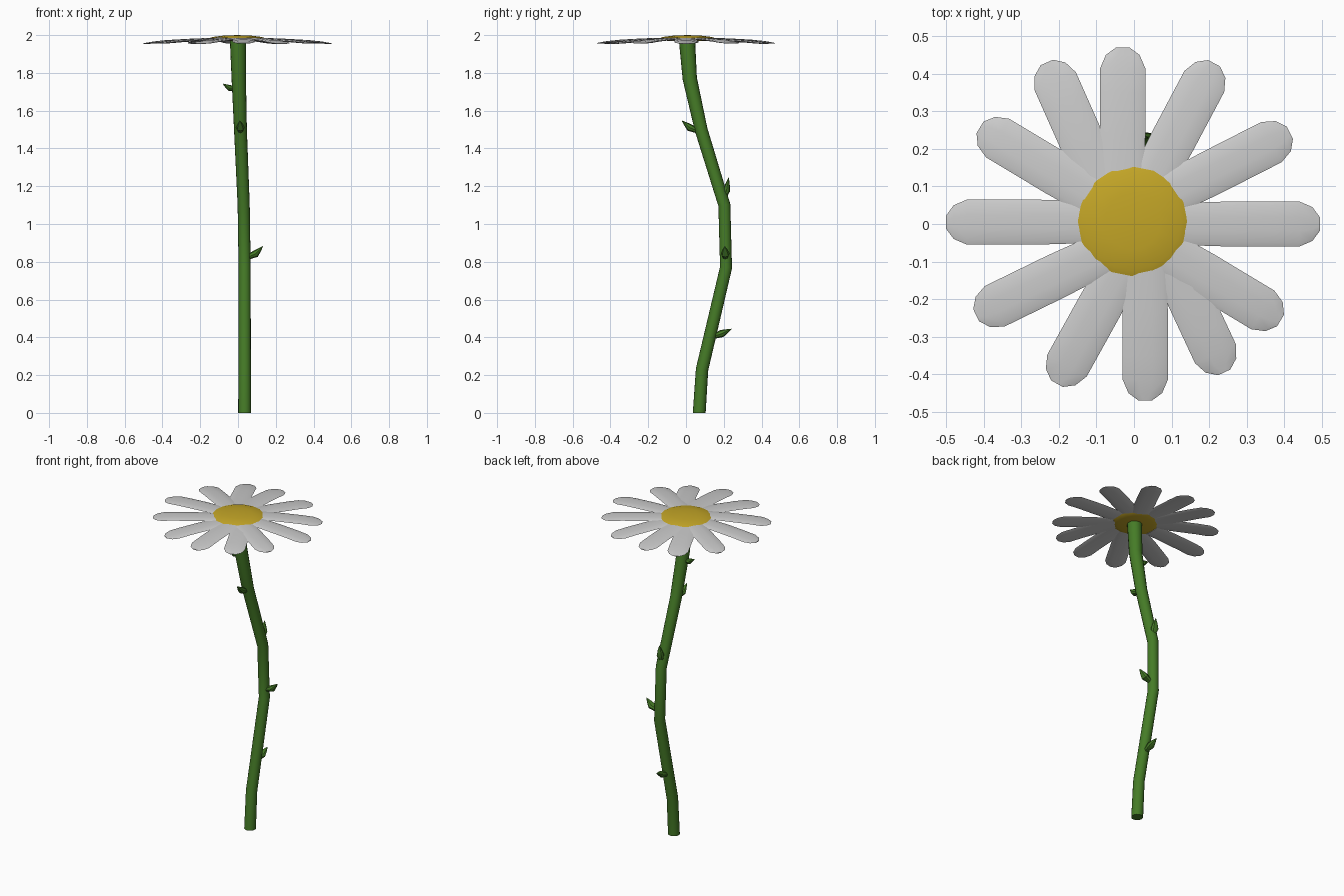
import bpy, bmesh, math
from mathutils import Vector

if "Cube" in bpy.data.objects:
    bpy.data.objects.remove(bpy.data.objects["Cube"])


def material(name, color):
    m = bpy.data.materials.new(name)
    m.diffuse_color = (*color, 1)
    m.use_nodes = True
    m.node_tree.nodes["Principled BSDF"].inputs["Base Color"].default_value = m.diffuse_color
    return m


def loft(name, path, sizes, side, sides, mat=None, angle=40):
    """Skin elliptical rings (half width, half height) along a path; 'side' is the width axis."""
    bm = bmesh.new()
    path = [Vector(p) for p in path]
    rings = []
    for i, p in enumerate(path):
        t = (path[min(i + 1, len(path) - 1)] - path[max(i - 1, 0)]).normalized()
        if name == "stem" and i in (0, len(path) - 1):
            t = Vector((0, 0, 1))          # flat cut ends
        s = Vector(side)
        s = (s - t * s.dot(t)).normalized()
        n = t.cross(s)
        w, h = sizes[i]
        rings.append([bm.verts.new(p + s * w * math.cos(a) + n * h * math.sin(a))
                      for a in (2 * math.pi * k / sides for k in range(sides))])
    for r0, r1 in zip(rings, rings[1:]):
        for k in range(sides):
            j = (k + 1) % sides
            bm.faces.new((r0[k], r0[j], r1[j], r1[k]))
    bm.faces.new(rings[0][::-1])
    bm.faces.new(rings[-1])
    return finish(name, bm, mat, angle)


def finish(name, bm, mat, angle):
    bmesh.ops.recalc_face_normals(bm, faces=bm.faces)
    me = bpy.data.meshes.new(name)
    bm.to_mesh(me)
    bm.free()
    ob = bpy.data.objects.new(name, me)
    bpy.context.collection.objects.link(ob)
    if mat:
        me.materials.append(mat)
    bpy.ops.object.select_all(action='DESELECT')
    ob.select_set(True)
    bpy.context.view_layer.objects.active = ob
    bpy.ops.object.shade_smooth_by_angle(angle=math.radians(angle))
    return ob


green = material("green", (0.06, 0.2, 0.02))
yellow = material("yellow", (0.55, 0.38, 0.02))

# Bent stem
stem = [(0.035, 0.07, 0), (0.035, 0.085, 0.23), (0.035, 0.212, 0.77), (0.03, 0.203, 1.1),
        (0.013, 0.08, 1.5), (0.004, 0.02, 1.77), (0, 0.005, 1.975)]
radii = [0.034, 0.033, 0.032, 0.032, 0.034, 0.038, 0.043]
loft("stem", stem, [(r, r) for r in radii], (1, 0, 0), 16, green)

# Small pointed buds on the stem: base, bulge, tip, width axis
buds = [((0.035, 0.13, 0.40), (0.035, 0.19, 0.42), (0.035, 0.242, 0.445), (1, 0, 0)),
        ((0.04, 0.208, 0.82), (0.093, 0.208, 0.842), (0.132, 0.205, 0.882), (0, 1, 0)),
        ((0.027, 0.19, 1.12), (0.027, 0.215, 1.18), (0.027, 0.226, 1.245), (1, 0, 0)),
        ((0.013, 0.07, 1.49), (0.012, 0.02, 1.51), (0.01, -0.022, 1.547), (1, 0, 0)),
        ((0.0, 0.03, 1.715), (-0.045, 0.03, 1.72), (-0.08, 0.03, 1.742), (0, 1, 0))]
for i, (a, b, c, side) in enumerate(buds):
    a, b, c = Vector(a), Vector(b), Vector(c)
    k = 0.8 if i == 4 else 1
    loft(f"stem_bud_{i + 1}", [a, a.lerp(b, 0.6), b, b.lerp(c, 0.5), c],
         [(0.014 * k, 0.014 * k), (0.017 * k, 0.016 * k), (0.024 * k, 0.02 * k),
          (0.015 * k, 0.011 * k), (0.001, 0.001)], side, 8, green)

# Twelve petals: tip position and heading
petals = [(0.495, 0.0, 0), (0.415, 0.243, 27), (0.213, 0.428, 62), (-0.03, 0.47, 90),
          (-0.232, 0.43, 114), (-0.41, 0.257, 149), (-0.5, 0.005, 180), (-0.42, -0.243, 206),
          (-0.205, -0.425, 241), (0.03, -0.47, 270), (0.24, -0.395, 295), (0.39, -0.257, 329)]
# distance back from the tip, drop in height, half width, half thickness
sections = [(0.37, 1.979, 0.056, 0.006), (0.24, 1.974, 0.06, 0.007), (0.12, 1.967, 0.06, 0.007),
            (0.055, 1.961, 0.06, 0.006), (0.02, 1.957, 0.045, 0.004), (0, 1.955, 0.018, 0.002)]
for i, (x, y, deg) in enumerate(petals):
    a = math.radians(deg)
    dx, dy = math.cos(a), math.sin(a)
    lift = 0.002 * (i % 2)
    loft(f"petal_{i + 1}", [(x - dx * d, y - dy * d, z + lift) for d, z, w, h in sections],
         [(w, h) for d, z, w, h in sections], (-dy, dx, 0), 10, angle=60)

# Flattened flower centre
bm = bmesh.new()
profile = [(0.1, 1.968), (0.135, 1.977), (0.146, 1.984), (0.13, 1.990), (0.075, 1.997)]
rings = [[bm.verts.new((-0.004 + r * math.cos(2 * math.pi * k / 16),
                        0.007 + r * math.sin(2 * math.pi * k / 16), z)) for k in range(16)]
         for r, z in profile]
for r0, r1 in zip(rings, rings[1:]):
    for k in range(16):
        j = (k + 1) % 16
        bm.faces.new((r0[k], r0[j], r1[j], r1[k]))
bm.faces.new(rings[0][::-1])
top = bm.verts.new((-0.004, 0.007, 2.0))
for k in range(16):
    bm.faces.new((rings[-1][k], rings[-1][(k + 1) % 16], top))
finish("flower_centre", bm, yellow, 20)
